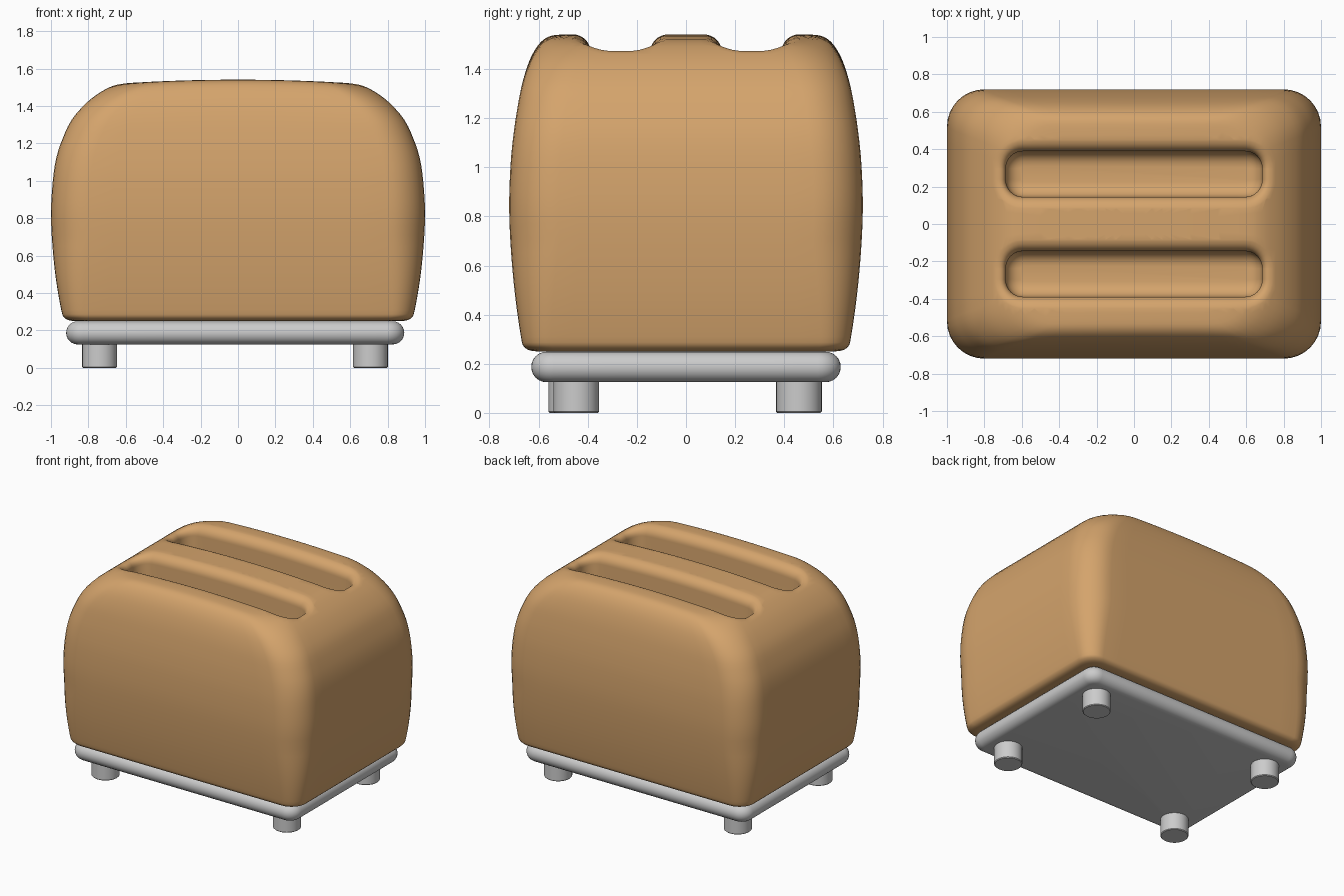
import bpy, bmesh, math
from mathutils import Vector
from mathutils.bvhtree import BVHTree

if "Cube" in bpy.data.objects:
    bpy.data.objects.remove(bpy.data.objects["Cube"])


def rounded_loop(hx, hy, r, seg=8, side=12):
    """Rounded rectangle outline, counter-clockwise, with subdivided sides."""
    pts = []
    r = min(r, hx, hy)
    corners = [(1, 1), (-1, 1), (-1, -1), (1, -1)]
    for i, (sx, sy) in enumerate(corners):
        c = Vector((sx * (hx - r), sy * (hy - r)))
        arc = []
        for k in range(seg + 1):
            a = math.pi / 2 * (i + k / seg)
            arc.append(c + Vector((math.cos(a), math.sin(a))) * r)
        pts += arc
        nx, ny = corners[(i + 1) % 4]
        a = math.pi / 2 * (i + 1)
        end = Vector((nx * (hx - r), ny * (hy - r))) + Vector((math.cos(a), math.sin(a))) * r
        if side and (end - arc[-1]).length > 1e-4:
            pts += [arc[-1].lerp(end, k / side) for k in range(1, side)]
    return pts


def loft(loops):
    """Skin a stack of equal-length closed loops and cap both ends."""
    bm = bmesh.new()
    rings = [[bm.verts.new(p) for p in loop] for loop in loops]
    n = len(rings[0])
    for a, b in zip(rings, rings[1:]):
        for i in range(n):
            j = (i + 1) % n
            bm.faces.new((a[i], a[j], b[j], b[i]))
    bm.faces.new(rings[0][::-1])
    bm.faces.new(rings[-1])
    bmesh.ops.recalc_face_normals(bm, faces=bm.faces)
    return bm


def make(name, bm, loc=(0, 0, 0)):
    me = bpy.data.meshes.new(name)
    bm.to_mesh(me)
    ob = bpy.data.objects.new(name, me)
    ob.location = loc
    bpy.context.collection.objects.link(ob)
    return ob


def smooth(ob, angle=40):
    bpy.ops.object.select_all(action='DESELECT')
    ob.select_set(True)
    bpy.context.view_layer.objects.active = ob
    bpy.ops.object.shade_smooth_by_angle(angle=math.radians(angle))


def spline(pts, steps=3):
    """Catmull-Rom through profile points."""
    p = [Vector(q) for q in pts]
    p = [p[0]] + p + [p[-1]]
    out = []
    for a, b, c, d in zip(p, p[1:], p[2:], p[3:]):
        for k in range(steps):
            t = k / steps
            out.append(0.5 * (2 * b + (c - a) * t + (2 * a - 5 * b + 4 * c - d) * t * t
                              + (3 * b - a - 3 * c + d) * t ** 3))
    return out + [p[-1]]


# Body: half width, half depth, height
profile = [(.85, .58, .25), (.90, .63, .253), (.93, .66, .27), (.945, .672, .31),
           (.973, .695, .47), (.992, .712, .65), (1.0, .72, .83), (.99, .715, 1.0),
           (.972, .704, 1.12), (.94, .69, 1.22), (.89, .67, 1.325), (.81, .64, 1.417),
           (.73, .605, 1.477), (.66, .565, 1.51), (.59, .51, 1.52), (.45, .39, 1.52),
           (.3, .26, 1.52), (.15, .13, 1.52), (.04, .035, 1.52)]
loops = []
for hx, hy, z in spline(profile):
    r = min(.2, .11 + .2 * max(0, z - .25), .38 * hy)
    w = min(1, max(0, (z - 1.3) / .22))
    loops.append([(p.x, p.y, z + .02 * w * max(0, 1 - (p.x / .62) ** 2))
                  for p in rounded_loop(hx, hy, r)])
bm = loft(loops)
bvh = BVHTree.FromBMesh(bm)
body = make("body", bm)


def top(x, y):
    return bvh.ray_cast(Vector((x, y, 3)), Vector((0, 0, -1)))[0].z


# Bread slots: flared cutters that leave a rounded lip following the top
LIP, FLOOR, RF = .07, .9, .08
for s in (-1, 1):
    cy = s * .267

    def ring(d, z=None, dz=0):
        pts = rounded_loop(.685 + d, .122 + d, .09 + d, side=24)
        return [(p.x, p.y + cy, top(p.x, p.y + cy) + dz if z is None else z) for p in pts]

    cut = []
    for k in range(6):
        a = math.pi / 2 * k / 5
        cut.append(ring(-RF * (1 - math.sin(a)), FLOOR + RF * (1 - math.cos(a))))
    for k in range(8):
        a = math.radians(75) * k / 7
        cut.append(ring(LIP * (1 - math.cos(a)), dz=LIP * (math.sin(a) - 1)))
    cut.append(ring(LIP, dz=.036 * LIP))
    cut.append(ring(LIP, z=1.7))
    cutter = make("slot_cutter", loft(cut))
    cutter.hide_render = True
    mod = body.modifiers.new("slot", 'BOOLEAN')
    mod.operation, mod.solver, mod.object = 'DIFFERENCE', 'EXACT', cutter
    bpy.context.view_layer.objects.active = body
    bpy.ops.object.modifier_apply(modifier=mod.name)
    bpy.data.objects.remove(cutter)
smooth(body)

mat = bpy.data.materials.new("tan_enamel")
mat.diffuse_color = (.66, .37, .15, 1)
mat.use_nodes = True
mat.node_tree.nodes["Principled BSDF"].inputs["Base Color"].default_value = mat.diffuse_color
body.data.materials.clear()
body.data.materials.append(mat)

# Base plate with half-round rim
R = .062
plate = []
for k in range(13):
    a = math.pi * (k / 12 - .5)
    d = R * math.cos(a)
    plate.append([(p.x, p.y, .187 + R * math.sin(a))
                  for p in rounded_loop(.904 - R + d, .63 - R + d, .03 + d, side=4)])
smooth(make("base_plate", loft(plate), (-.015, 0, 0)))

# Feet
for name, x, y in (("front_left_foot", -.74, -.467), ("front_right_foot", .708, -.447),
                   ("back_left_foot", -.74, .46), ("back_right_foot", .708, .46)):
    foot = [[(p.x, p.y, z) for p in rounded_loop(r, r, r, side=0)]
            for r, z in ((.088, 0), (.093, .005), (.093, .15))]
    fb = loft(foot)
    bmesh.ops.remove_doubles(fb, verts=fb.verts, dist=1e-5)
    smooth(make(name, fb, (x, y, 0)))
